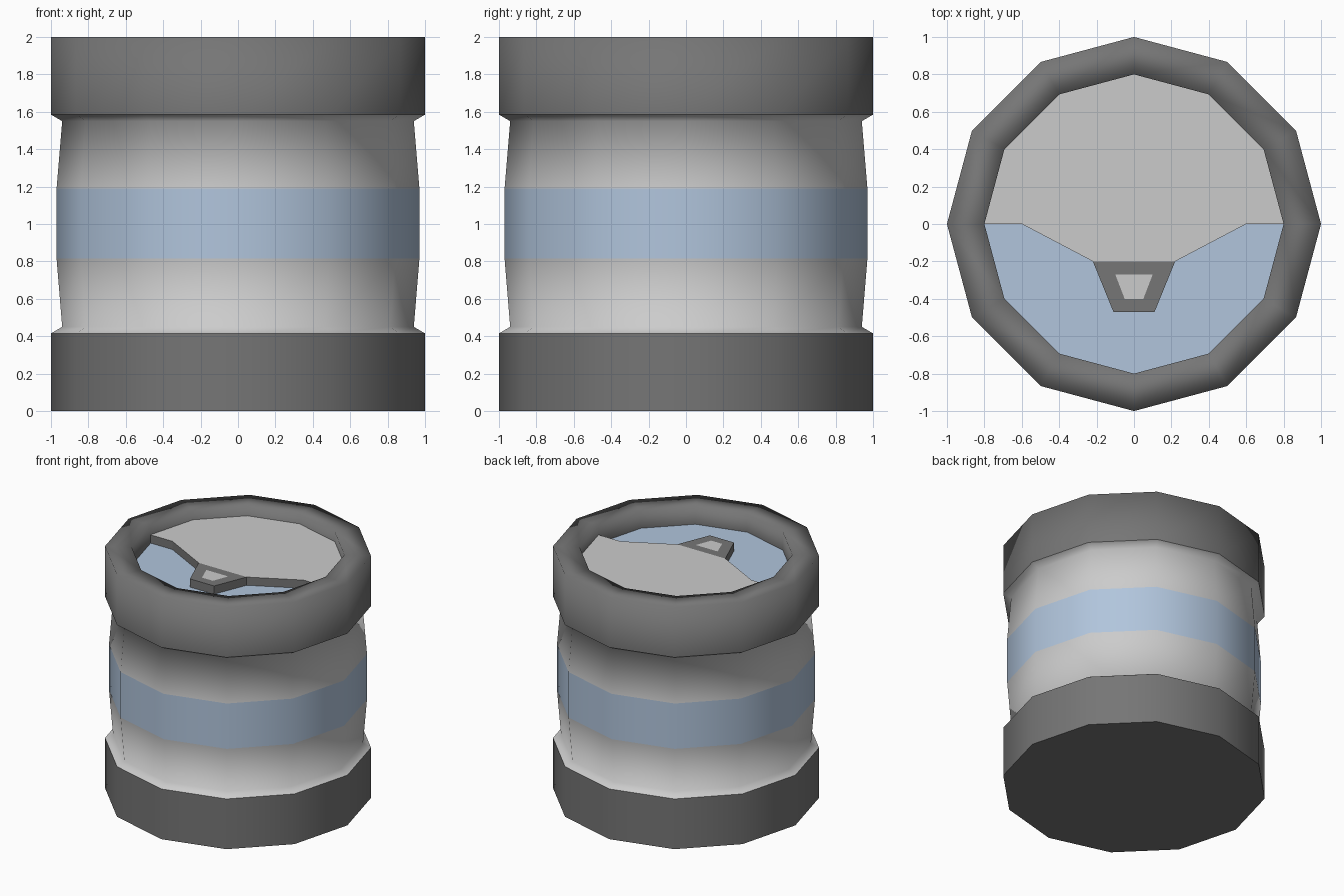
import bpy, bmesh
from math import sin, cos, pi

if "Cube" in bpy.data.objects:
    bpy.data.objects.remove(bpy.data.objects["Cube"])

SIDES = 12


def material(name, rgb):
    m = bpy.data.materials.new(name)
    m.diffuse_color = (*rgb, 1)
    m.use_nodes = True
    m.node_tree.nodes["Principled BSDF"].inputs["Base Color"].default_value = m.diffuse_color
    return m


LIGHT = material("light_grey", (0.8, 0.8, 0.8))
DARK = material("dark_grey", (0.18, 0.18, 0.18))
BLUE = material("dull_blue", (0.44, 0.56, 0.72))
MATS = [LIGHT, DARK, BLUE]


def finish(bm, name):
    me = bpy.data.meshes.new(name)
    bm.to_mesh(me)
    bm.free()
    for m in MATS:
        me.materials.append(m)
    ob = bpy.data.objects.new(name, me)
    bpy.context.collection.objects.link(ob)
    return ob


def circle(r, z):
    return [(r * cos(2 * pi * i / SIDES), r * sin(2 * pi * i / SIDES), z) for i in range(SIDES)]


def lathe(name, profile, mats, cap_mats):
    """Spin (radius, z) points into a closed shell, one material per segment."""
    bm = bmesh.new()
    rings = [[bm.verts.new(p) for p in circle(r, z)] for r, z in profile]
    for a, b, m in zip(rings, rings[1:], mats):
        for i in range(SIDES):
            j = (i + 1) % SIDES
            f = bm.faces.new((a[i], a[j], b[j], b[i]))
            f.smooth = True
            f.material_index = m
    bm.faces.new(rings[0][::-1]).material_index = cap_mats[0]
    bm.faces.new(rings[-1]).material_index = cap_mats[1]
    # Crisp edges around the flat caps and wherever the colour changes
    for e in bm.edges:
        f, g = e.link_faces
        e.smooth = f.smooth and g.smooth and f.material_index == g.material_index
    return finish(bm, name)


def plate(name, outline, z0, z1, top_mat, side_mat, hole=None, hole_mat=0):
    """Extrude a flat outline; an optional matching outline is inlaid on top."""
    bm = bmesh.new()
    low = [bm.verts.new((x, y, z0)) for x, y in outline]
    top = [bm.verts.new((x, y, z1)) for x, y in outline]
    n = len(outline)
    inner = [bm.verts.new((x, y, z1)) for x, y in hole] if hole else top
    bm.faces.new(low[::-1]).material_index = side_mat
    bm.faces.new(inner).material_index = hole_mat if hole else top_mat
    for i in range(n):
        j = (i + 1) % n
        bm.faces.new((low[i], low[j], top[j], top[i])).material_index = side_mat
        if hole:
            bm.faces.new((top[i], top[j], inner[j], inner[i])).material_index = top_mat
    return finish(bm, name)


# Barrel shell: base ring, waisted body with blue band, top ring, recessed floor
lathe("barrel_shell",
      [(1, 0), (1, 0.415), (0.94, 0.45), (0.97, 0.815), (0.97, 1.19),
       (0.94, 1.55), (1, 1.585), (1, 2), (0.8, 2), (0.8, 1.85)],
      [1, 0, 0, 2, 0, 0, 1, 1, 1], (1, 2))

# Half lid covering the back of the recess, with a tongue towards the front
back_arc = [(x, y) for x, y, _ in circle(0.8, 0)[:SIDES // 2 + 1]]
plate("half_lid", back_arc + [(-0.6, 0), (-0.22, -0.2), (0.22, -0.2), (0.6, 0)],
      1.852, 1.92, 0, 1)

# Dark pull tab with a light inlay
plate("pull_tab", [(-0.22, -0.2), (-0.11, -0.47), (0.11, -0.47), (0.22, -0.2)],
      1.852, 1.92, 1, 1,
      hole=[(-0.1, -0.27), (-0.05, -0.4), (0.05, -0.4), (0.1, -0.27)])
